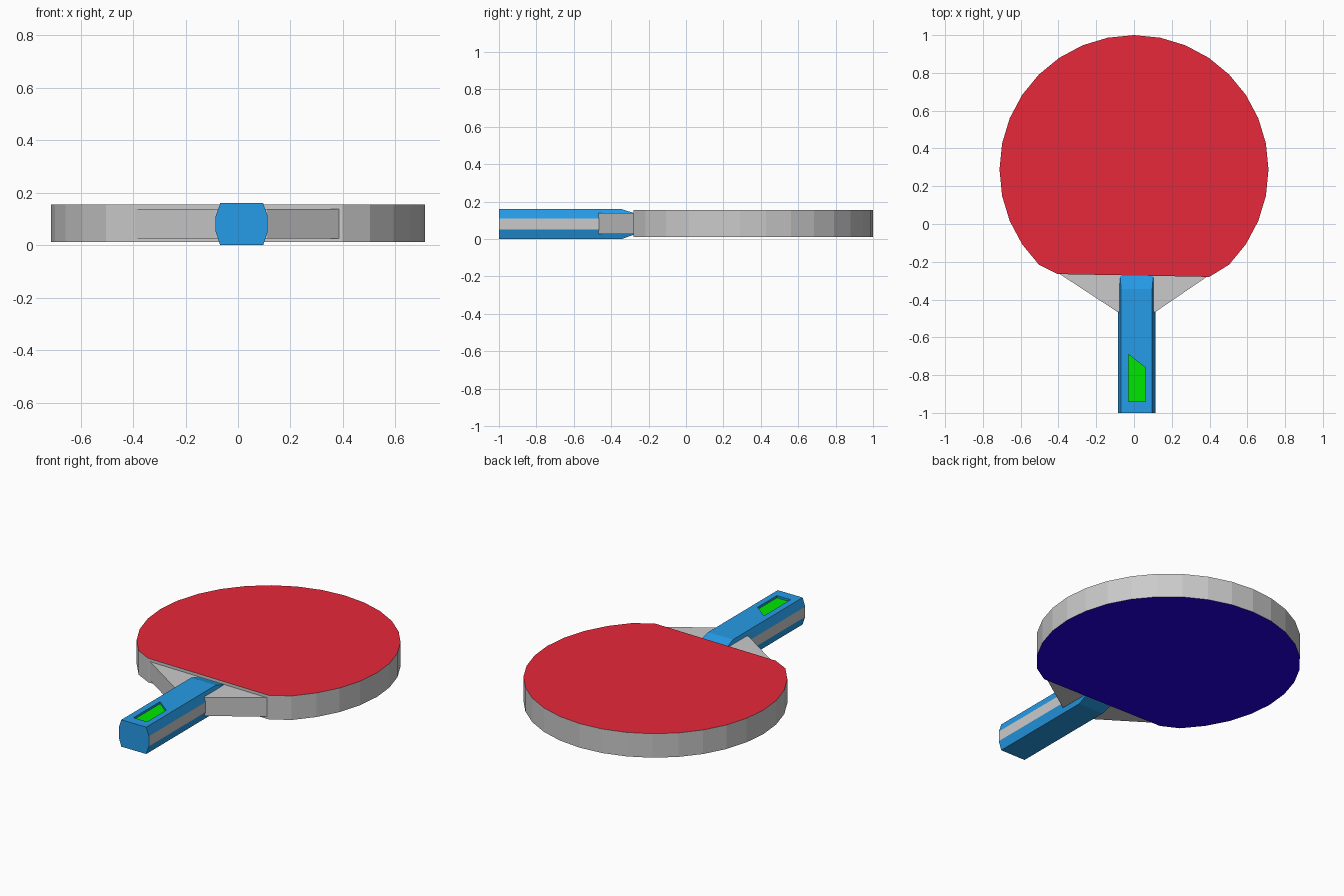
import bpy, bmesh, math

if "Cube" in bpy.data.objects:
    bpy.data.objects.remove(bpy.data.objects["Cube"])


def material(name, rgb):
    m = bpy.data.materials.new(name)
    m.diffuse_color = (*rgb, 1)
    m.use_nodes = True
    m.node_tree.nodes["Principled BSDF"].inputs["Base Color"].default_value = m.diffuse_color
    return m


RED = material("red rubber", (0.80, 0.021, 0.042))
NAVY = material("dark blue rubber", (0.018, 0.0, 0.80))
GREY = material("grey wood", (0.59, 0.59, 0.59))
BLUE = material("blue grip", (0.019, 0.33, 0.80))
GREEN = material("green inlay", (0.0, 0.80, 0.0))


def loft(name, rings, mats):
    """Closed solid through a list of matching rings of points."""
    bm = bmesh.new()
    loops = [[bm.verts.new(p) for p in ring] for ring in rings]
    n = len(loops[0])
    for a, b in zip(loops, loops[1:]):
        for i in range(n):
            j = (i + 1) % n
            bm.faces.new((a[i], a[j], b[j], b[i]))
    bm.faces.new(loops[0])
    bm.faces.new(loops[-1])
    bmesh.ops.recalc_face_normals(bm, faces=bm.faces)
    mesh = bpy.data.meshes.new(name)
    bm.to_mesh(mesh)
    bm.free()
    for m in mats:
        mesh.materials.append(m)
    obj = bpy.data.objects.new(name, mesh)
    bpy.context.collection.objects.link(obj)
    return obj


def prism(name, outline, z0, z1, mats):
    return loft(name, [[(x, y, z) for x, y in outline] for z in (z0, z1)], mats)


# Blade: 32-sided disc with the handle side cut off
R, CY = 0.712, 0.288
outline = [(-0.405, -0.265)]
for i in range(-12, 13):
    a = math.radians(11.25 * i)
    outline.append((R * math.sin(a), CY + R * math.cos(a)))
outline.append((0.398, -0.28))
blade = prism("blade", outline, 0.012, 0.155, [GREY, RED, NAVY])
for p in blade.data.polygons:
    if abs(p.normal.z) > 0.9:
        p.material_index = 1 if p.normal.z > 0 else 2

# Neck: wedge running from inside the blade to the handle
prism("neck", [(-0.38, -0.2), (0.38, -0.2), (0.388, -0.278), (0.111, -0.467),
               (-0.085, -0.467), (-0.393, -0.265)], 0.026, 0.138, [GREY])


# Handle: eight-sided bar with a sloped inner end
def handle_ring(y, z0, z1, half_top):
    cx, wide = 0.014, 0.099
    half = [(half_top, z0), (wide, 0.05), (wide, 0.11), (half_top, z1)]
    return ([(cx + x, y, z) for x, z in half]
            + [(cx - x, y, z) for x, z in reversed(half)])


handle = loft("handle", [handle_ring(-1.0, 0.0, 0.16, 0.082),
                         handle_ring(-0.345, 0.0, 0.16, 0.082),
                         handle_ring(-0.272, 0.025, 0.137, 0.088)],
              [BLUE, GREY, GREEN])

# Recess in the handle top
FLOOR = 0.147
cutter = prism("recess_cutter", [(-0.03, -0.94), (0.06, -0.94), (0.06, -0.76), (-0.03, -0.69)],
               FLOOR, 0.25, [BLUE])
cutter.hide_render = True
mod = handle.modifiers.new("recess", 'BOOLEAN')
mod.operation = 'DIFFERENCE'
mod.solver = 'EXACT'
mod.object = cutter
bpy.context.view_layer.objects.active = handle
bpy.ops.object.modifier_apply(modifier=mod.name)
bpy.data.objects.remove(cutter)

# Grey side stripes and green recess floor
for p in handle.data.polygons:
    if abs(p.normal.x) > 0.99 and abs(p.center.x - 0.014) > 0.09:
        p.material_index = 1
    elif p.normal.z > 0.9 and abs(p.center.z - FLOOR) < 0.005 and p.center.y < -0.6:
        p.material_index = 2
    else:
        p.material_index = 0
